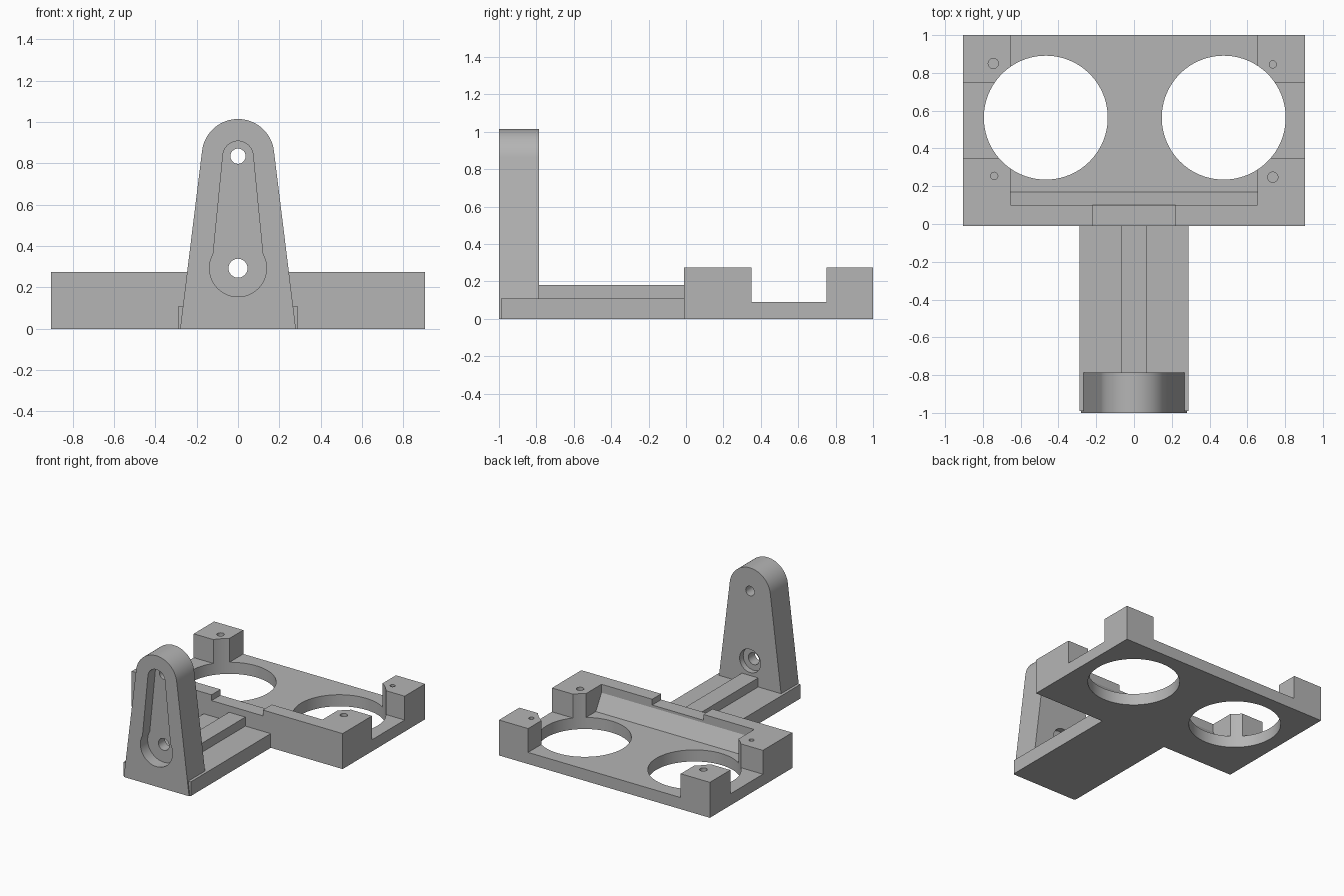
import bpy, bmesh
from math import pi, cos, sin, radians
from mathutils import Vector

cube = bpy.data.objects.get("Cube")
if cube:
    bpy.data.objects.remove(cube, do_unlink=True)

grey = bpy.data.materials.new("plain grey")
grey.use_nodes = True
colour = (0.46, 0.46, 0.46, 1)
grey.diffuse_color = colour
grey.node_tree.nodes["Principled BSDF"].inputs["Base Color"].default_value = colour


def prism(name, outline, axis, low, high):
    """Extrude a 2D outline along x (outline y,z), y (outline x,z) or z (outline x,y)."""
    place = {"x": lambda a, b, d: (d, a, b),
             "y": lambda a, b, d: (a, d, b),
             "z": lambda a, b, d: (a, b, d)}[axis]
    bm = bmesh.new()
    face = bm.faces.new([bm.verts.new(place(a, b, low)) for a, b in outline])
    grown = bmesh.ops.extrude_face_region(bm, geom=[face])
    moved = [v for v in grown["geom"] if isinstance(v, bmesh.types.BMVert)]
    bmesh.ops.translate(bm, verts=moved, vec=Vector(place(0, 0, high - low)))
    bmesh.ops.recalc_face_normals(bm, faces=bm.faces)
    mesh = bpy.data.meshes.new(name)
    bm.to_mesh(mesh)
    bm.free()
    mesh.materials.append(grey)
    obj = bpy.data.objects.new(name, mesh)
    bpy.context.collection.objects.link(obj)
    return obj


def arc(cx, cy, r, start=0.0, end=2 * pi, steps=64):
    count = steps if end - start >= 2 * pi else steps + 1
    return [(cx + r * cos(start + (end - start) * i / steps),
             cy + r * sin(start + (end - start) * i / steps)) for i in range(count)]


def rect(x0, x1, y0, y1):
    return [(x0, y0), (x1, y0), (x1, y1), (x0, y1)]


def activate(obj):
    bpy.ops.object.select_all(action="DESELECT")
    obj.select_set(True)
    bpy.context.view_layer.objects.active = obj


def cut(obj, outline, axis, low, high):
    cutter = prism("cutter", outline, axis, low, high)
    cutter.hide_render = True
    mod = obj.modifiers.new("cut", "BOOLEAN")
    mod.operation, mod.solver, mod.object = "DIFFERENCE", "EXACT", cutter
    activate(obj)
    bpy.ops.object.modifier_apply(modifier=mod.name)
    bpy.data.objects.remove(cutter, do_unlink=True)


def smooth(obj):
    activate(obj)
    bpy.ops.object.shade_smooth_by_angle(angle=radians(30))


TOP, FLOOR, FRONT = 0.275, 0.09, -0.01

# Sensor tray: solid block with the pocket cut out, leaving posts and front wall
tray = prism("tray", rect(-0.905, 0.905, FRONT, 1), "z", 0, TOP)
pocket = [(0.10, 0.4), (0.10, 0.21), (0.17, FLOOR), (1.1, FLOOR), (1.1, 0.4)]
cut(tray, pocket, "x", -0.655, 0.655)
cut(tray, rect(0.35, 0.75, FLOOR, 0.4), "x", -1, 1)
# Shallow notch in the front wall
cut(tray, rect(-0.22, 0.22, 0.23, 0.4), "y", -0.1, 0.15)
# Two large round openings
for x in (-0.467, 0.475):
    cut(tray, arc(x, 0.563, 0.328, steps=96), "z", -0.1, 0.4)
# Blind screw holes in the posts
for x, y, r in ((-0.745, 0.85, 0.027), (0.735, 0.845, 0.019),
                (-0.74, 0.255, 0.019), (0.735, 0.248, 0.027)):
    cut(tray, arc(x, y, r, steps=24), "z", 0.13, 0.4)
smooth(tray)

# Arm with a raised centre rib
prism("arm", rect(-0.288, 0.288, -0.99, FRONT), "z", 0, 0.11)
prism("arm_rib", rect(-0.07, 0.07, -0.79, FRONT), "z", 0.1, 0.18)

# Tapered upright with a rounded top
lean = 0.125
outline = [(-0.28, 0), (0.28, 0)] + arc(0, 0.84, 0.175, lean, pi - lean, 40)
upright = prism("upright", outline, "y", -1, -0.785)
# Keyhole recess in the front
recess = arc(0, 0.835, 0.073, 0.1, pi - 0.1, 32)
recess += arc(0, 0.293, 0.138, pi - 0.515, 2 * pi + 0.515, 48)
cut(upright, recess, "y", -1.1, -0.91)
# Through holes, and a round counterbore at the back of the lower one
cut(upright, arc(0, 0.835, 0.037, steps=32), "y", -1.1, -0.7)
cut(upright, arc(0, 0.293, 0.046, steps=32), "y", -1.1, -0.7)
cut(upright, arc(0, 0.293, 0.09, steps=48), "y", -0.83, -0.7)
smooth(upright)
